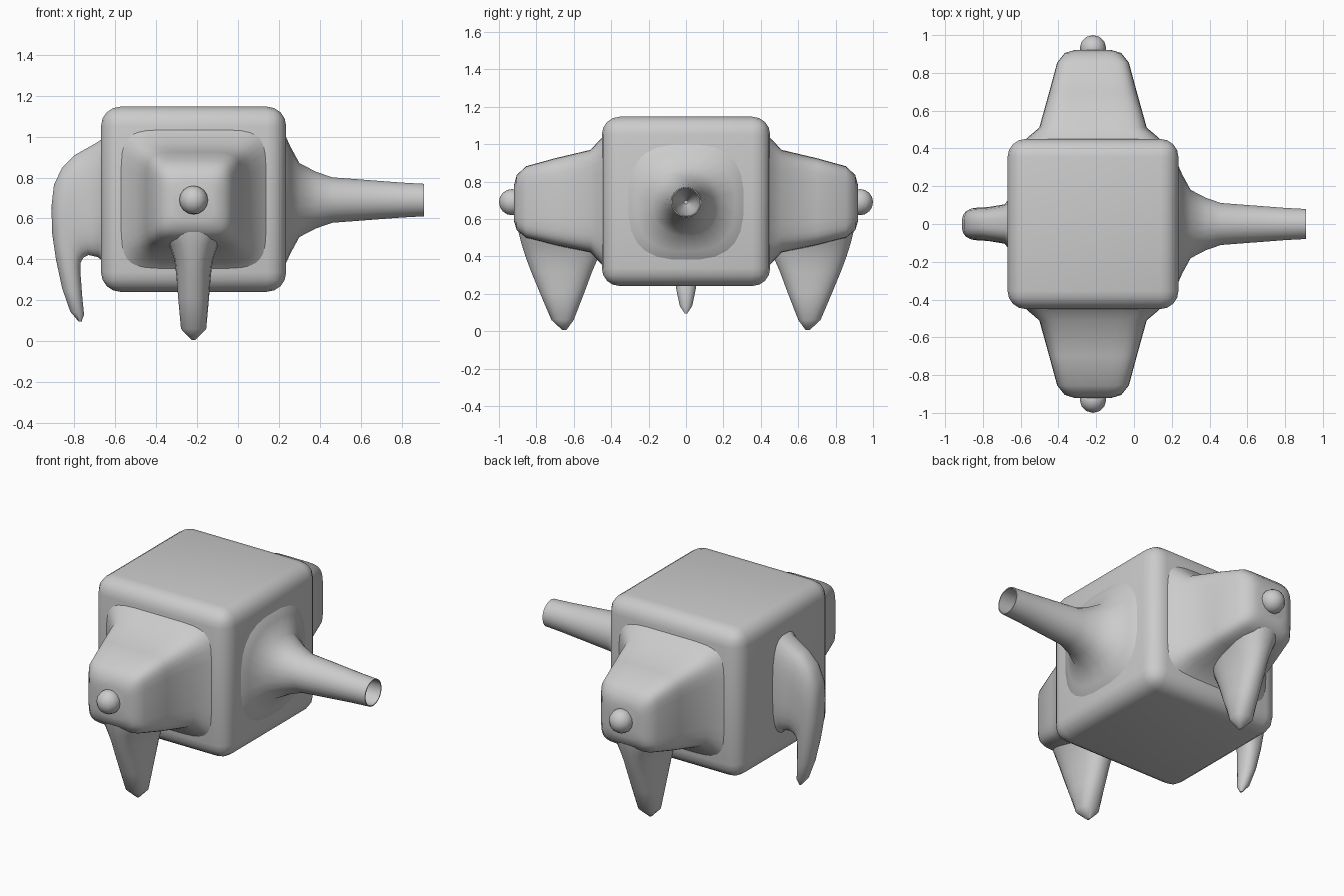
import bpy, bmesh, math
from mathutils import Vector as V

if "Cube" in bpy.data.objects:
    bpy.data.objects.remove(bpy.data.objects["Cube"])


def finish(bm, name, angle=50):
    bmesh.ops.recalc_face_normals(bm, faces=bm.faces)
    me = bpy.data.meshes.new(name)
    bm.to_mesh(me)
    bm.free()
    ob = bpy.data.objects.new(name, me)
    bpy.context.collection.objects.link(ob)
    bpy.ops.object.select_all(action='DESELECT')
    ob.select_set(True)
    bpy.context.view_layer.objects.active = ob
    bpy.ops.object.shade_smooth_by_angle(angle=math.radians(angle))
    return ob


def loft(name, sections, sides=24, angle=50):
    """Skin superellipse sections given as (centre, half axis u, half axis v, exponent)."""
    bm = bmesh.new()
    rings = []
    for c, u, v, n in sections:
        ring = []
        for i in range(sides):
            t = 2 * math.pi * (i + 0.5) / sides
            a, b = math.cos(t), math.sin(t)
            a = math.copysign(abs(a) ** (2 / n), a)
            b = math.copysign(abs(b) ** (2 / n), b)
            ring.append(bm.verts.new(V(c) + V(u) * a + V(v) * b))
        rings.append(ring)
    for r, q in zip(rings, rings[1:]):
        for i in range(sides):
            j = (i + 1) % sides
            bm.faces.new((r[i], r[j], q[j], q[i]))
    bm.faces.new(rings[0])
    bm.faces.new(rings[-1])
    return finish(bm, name, angle)


CX, CZ = -0.217, 0.69

# Body: softened box
bm = bmesh.new()
bmesh.ops.create_cube(bm, size=1)
for v in bm.verts:
    v.co = (CX + v.co.x * 0.905, v.co.y * 0.9, 0.694 + v.co.z * 0.905)
bmesh.ops.bevel(bm, geom=bm.edges[:], offset=0.095, segments=4, profile=0.5, affect='EDGES')
finish(bm, "body", 60)

# Side arms: (y, half width, bottom z, top z, squareness)
ARM = [(0.40, 0.40, 0.31, 1.07, 6), (0.455, 0.35, 0.36, 1.03, 6), (0.51, 0.285, 0.42, 0.97, 6),
       (0.70, 0.232, 0.46, 0.925, 6), (0.855, 0.19, 0.50, 0.882, 6),
       (0.905, 0.15, 0.54, 0.835, 5), (0.92, 0.10, 0.59, 0.78, 4)]
# Legs: (z, inner y, outer y, half width)
LEG = [(0.005, 0.64, 0.66, 0.008), (0.06, 0.60, 0.72, 0.062), (0.20, 0.545, 0.78, 0.075),
       (0.32, 0.50, 0.83, 0.085), (0.40, 0.465, 0.86, 0.095), (0.47, 0.45, 0.882, 0.12),
       (0.54, 0.44, 0.90, 0.155), (0.62, 0.44, 0.91, 0.165)]
for s, side in ((-1, "front"), (1, "back")):
    loft(side + "_arm", [((CX, s * y, (a + b) / 2), (w, 0, 0), (0, 0, (b - a) / 2), n)
                         for y, w, a, b, n in ARM], 32)
    loft(side + "_leg", [((CX, s * (a + b) / 2, z), (w, 0, 0), (0, (b - a) / 2, 0), 2.3)
                         for z, a, b, w in LEG])
    # Round nub on the arm end
    bm = bmesh.new()
    bmesh.ops.create_uvsphere(bm, u_segments=12, v_segments=8, radius=0.07)
    for v in bm.verts:
        v.co = v.co + V((CX, s * 0.93, CZ))
    finish(bm, side + "_nub")

# Barrel: flared root, straight tube, hollow mouth: (x, radius, squareness)
BARREL = [(0.19, 0.36, 3), (0.235, 0.31, 2.8), (0.255, 0.265, 2.6), (0.30, 0.182, 2.3),
          (0.38, 0.14, 2.1), (0.46, 0.112, 2), (0.80, 0.086, 2), (0.91, 0.08, 2),
          (0.91, 0.074, 2), (0.80, 0.072, 2), (0.50, 0.05, 2), (0.40, 0.01, 2)]
loft("barrel", [((x, 0, CZ), (0, r, 0), (0, 0, r), n) for x, r, n in BARREL])

# Hooked tail: (outer x, outer z, inner x, inner z, half width, squareness)
TAIL = [(-0.64, 1.01, -0.64, 0.37, 0.16, 3), (-0.685, 0.975, -0.685, 0.41, 0.105, 3),
        (-0.80, 0.91, -0.73, 0.42, 0.09, 3), (-0.86, 0.85, -0.752, 0.41, 0.088, 3),
        (-0.90, 0.765, -0.763, 0.395, 0.085, 2.8), (-0.912, 0.66, -0.77, 0.38, 0.08, 2.6),
        (-0.909, 0.53, -0.77, 0.34, 0.074, 2.4), (-0.89, 0.40, -0.766, 0.29, 0.066, 2.2),
        (-0.86, 0.26, -0.76, 0.21, 0.054, 2), (-0.82, 0.145, -0.752, 0.13, 0.034, 2),
        (-0.78, 0.098, -0.765, 0.095, 0.008, 2)]
loft("tail", [(((a + c) / 2, 0, (b + d) / 2), ((a - c) / 2, 0, (b - d) / 2), (0, w, 0), n)
              for a, b, c, d, w, n in TAIL])
